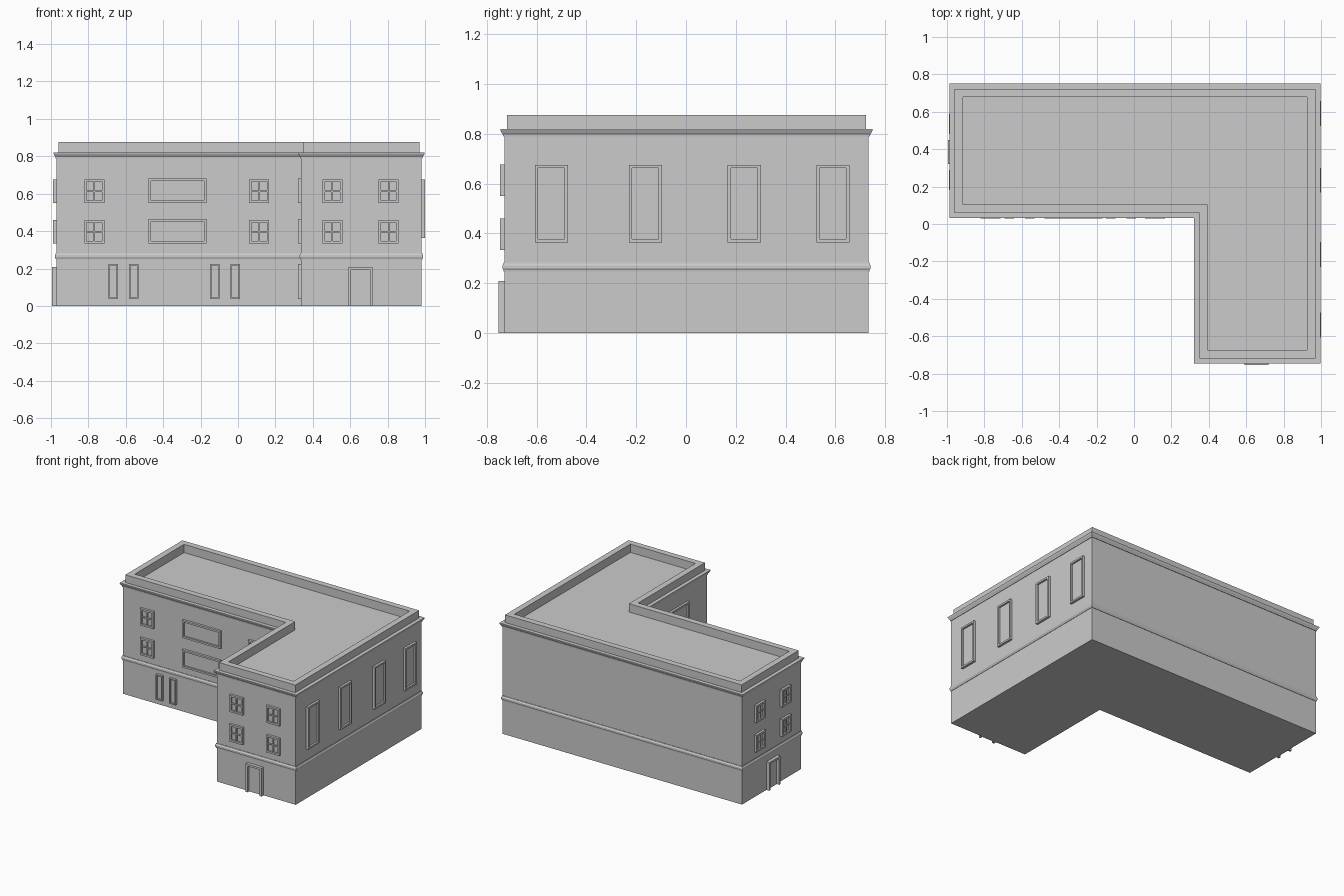
import bpy, bmesh
from math import radians
from mathutils import Matrix

if "Cube" in bpy.data.objects:
    bpy.data.objects.remove(bpy.data.objects["Cube"])

# L-shaped wall outline (counter-clockwise) and outward direction at each corner
X0, XI, X1 = -0.971, 0.338, 0.982
Y0, YI, Y1 = -0.73, 0.047, 0.734
OUTLINE = [(X0, YI, -1, -1), (XI, YI, -1, -1), (XI, Y0, -1, -1),
           (X1, Y0, 1, -1), (X1, Y1, 1, 1), (X0, Y1, -1, 1)]


def finish(bm, name, matrix=None):
    bmesh.ops.recalc_face_normals(bm, faces=bm.faces)
    mesh = bpy.data.meshes.new(name)
    bm.to_mesh(mesh)
    bm.free()
    obj = bpy.data.objects.new(name, mesh)
    if matrix:
        obj.matrix_world = matrix
    bpy.context.collection.objects.link(obj)
    return obj


def sweep(name, profile, closed=False):
    """Run an (outward offset, z) profile around the outline."""
    bm = bmesh.new()
    rings = [[bm.verts.new((x + sx * d, y + sy * d, z)) for x, y, sx, sy in OUTLINE]
             for d, z in profile]
    pairs = list(zip(rings, rings[1:]))
    if closed:
        pairs.append((rings[-1], rings[0]))
    else:
        bm.faces.new(rings[0])
        bm.faces.new(rings[-1])
    for a, b in pairs:
        for i in range(6):
            j = (i + 1) % 6
            bm.faces.new((a[i], a[j], b[j], b[i]))
    return finish(bm, name)


def box(bm, u0, u1, z0, z1, depth):
    """Box standing out from the wall plane (local -y is outward)."""
    m = (Matrix.Translation(((u0 + u1) / 2, -depth / 2 + 0.001, (z0 + z1) / 2))
         @ Matrix.Diagonal((u1 - u0, depth + 0.002, z1 - z0, 1)))
    bmesh.ops.create_cube(bm, size=1, matrix=m)


def opening(name, wall, u, w, z0, z1, depth=0.017, border=0.013, cross=False, sill=True):
    """Raised frame around a recessed panel, with optional cross bars."""
    bm = bmesh.new()
    a, b = u - w / 2, u + w / 2
    lo = z0 + border if sill else z0
    box(bm, a, a + border, z0, z1, depth)
    box(bm, b - border, b, z0, z1, depth)
    box(bm, a + border, b - border, z1 - border, z1, depth)
    if sill:
        box(bm, a + border, b - border, z0, lo, depth)
    box(bm, a + border, b - border, lo, z1 - border, 0.004)
    if cross:
        mid = (z0 + z1) / 2
        box(bm, u - 0.004, u + 0.004, lo, z1 - border, depth - 0.004)
        box(bm, a + border, b - border, mid - 0.004, mid + 0.004, depth - 0.004)
    return finish(bm, name, wall)


def wall_frame(x, y, angle):
    return Matrix.Translation((x, y, 0)) @ Matrix.Rotation(radians(angle), 4, 'Z')


# Main masses: walls, string course, cornice, parapet
sweep("walls", [(0, 0), (0, 0.815)])
sweep("string_course", [(-0.01, 0.247), (0.003, 0.247), (0.004, 0.254), (0.008, 0.26),
                        (0.008, 0.271), (0.004, 0.277), (0.003, 0.283), (-0.01, 0.283)], True)
sweep("cornice", [(-0.02, 0.789), (0.004, 0.789), (0.005, 0.797), (0.010, 0.803),
                  (0.016, 0.815), (0.016, 0.82), (-0.02, 0.82)], True)
sweep("parapet", [(-0.011, 0.81), (-0.011, 0.876), (-0.056, 0.876), (-0.056, 0.81)], True)

FRONT = wall_frame(0, Y0, 0)
COURT = wall_frame(0, YI, 0)
RIGHT = wall_frame(X1, 0, 90)
LEFT = wall_frame(X0, 0, -90)
COURT_SIDE = wall_frame(XI, 0, -90)
FLOORS = [(0.333, 0.46), (0.551, 0.677)]

# Wing ends: four cross-barred windows over a door
for label, wall, centre in (("front", FRONT, 0.655), ("left", LEFT, -0.385)):
    for z0, z1 in FLOORS:
        for side in (-0.15, 0.15):
            opening(label + "_window", wall, centre + side, 0.108, z0, z1, cross=True)
    opening(label + "_door", wall, centre, 0.13, 0, 0.208, depth=0.024,
            border=0.015, sill=False)

# Courtyard walls: wide windows, small windows and slim ground-floor windows
for i, (z0, z1) in enumerate(FLOORS):
    for u in (-0.768, 0.113):
        opening("court_window", COURT, u, 0.108, z0, z1, cross=True)
    opening("wide_window", COURT, -0.323, 0.31, z0, z1 + 0.004)
    opening("side_wide_window", COURT_SIDE, 0.345, 0.31, z0, z1 + 0.004)
for u in (-0.667, -0.557, -0.125, -0.015):
    opening("slim_window", COURT, u, 0.052, 0.038, 0.224, border=0.008)
for u in (0.29, 0.40):
    opening("side_slim_window", COURT_SIDE, u, 0.052, 0.038, 0.224, border=0.008)

# Right wall: four tall windows
for u in (-0.541, -0.163, 0.234, 0.59):
    opening("tall_window", RIGHT, u, 0.133, 0.364, 0.676)
